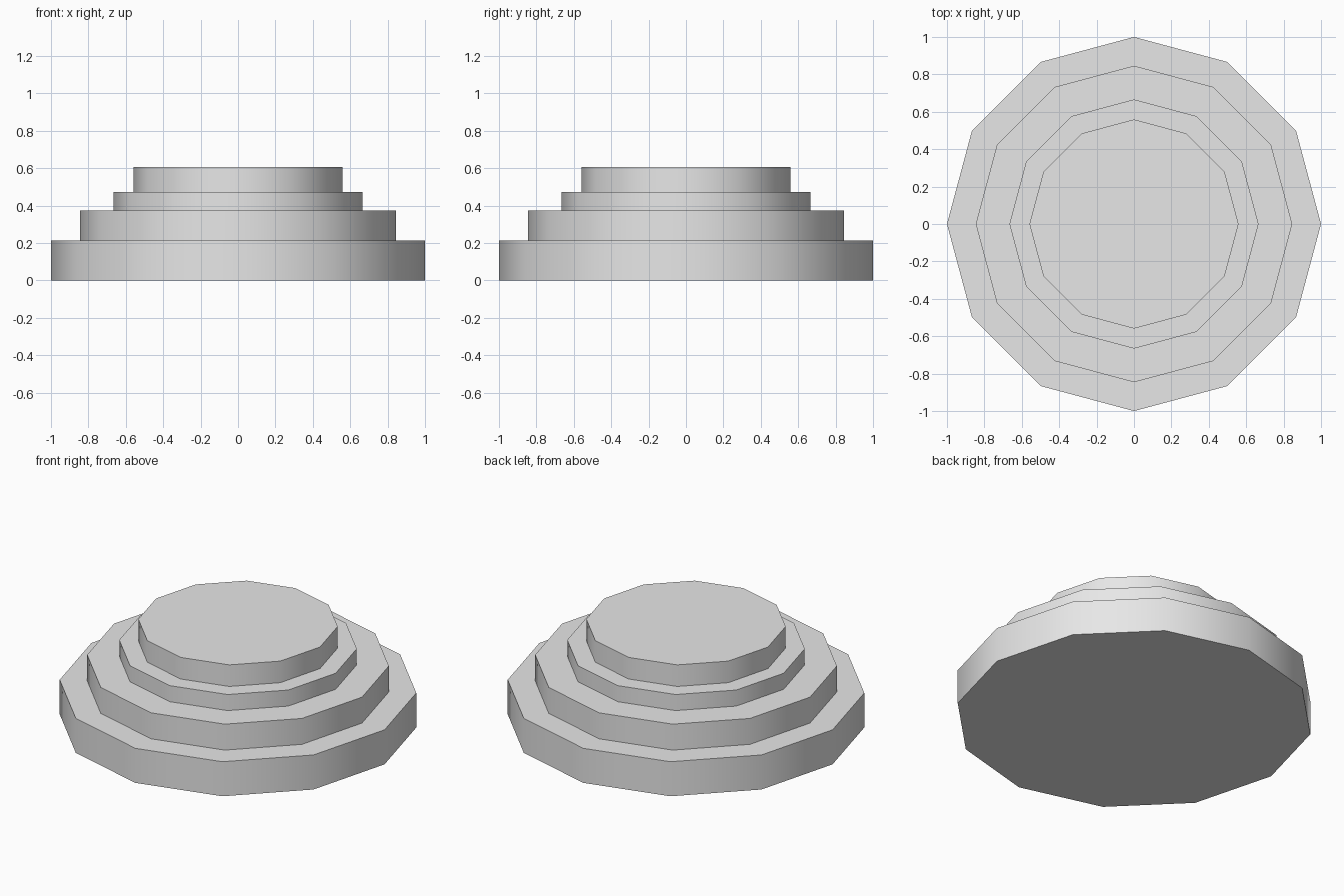
import bpy
import math

cube = bpy.data.objects.get("Cube")
if cube:
    bpy.data.objects.remove(cube, do_unlink=True)

SIDES = 12

# Single plain grey for the whole plinth
grey = bpy.data.materials.new("light_grey")
grey.use_nodes = True
colour = (0.8, 0.8, 0.8, 1)
grey.diffuse_color = colour
grey.node_tree.nodes["Principled BSDF"].inputs["Base Color"].default_value = colour


def add_tier(name, radius, bottom, top):
    """Twelve-sided disc with a corner on each axis and softly shaded walls."""
    bpy.ops.mesh.primitive_cylinder_add(
        vertices=SIDES, radius=radius, depth=top - bottom,
        location=(0, 0, (bottom + top) / 2))
    tier = bpy.context.object
    tier.name = name
    tier.data.materials.append(grey)
    bpy.ops.object.shade_smooth_by_angle(angle=math.radians(45))


# Stacked tiers: name, radius, top height
tiers = [
    ("base_tier", 1.0, 0.213),
    ("lower_tier", 0.846, 0.373),
    ("upper_tier", 0.666, 0.472),
    ("top_tier", 0.559, 0.605),
]

bottom = 0
for name, radius, top in tiers:
    add_tier(name, radius, bottom, top)
    bottom = top
